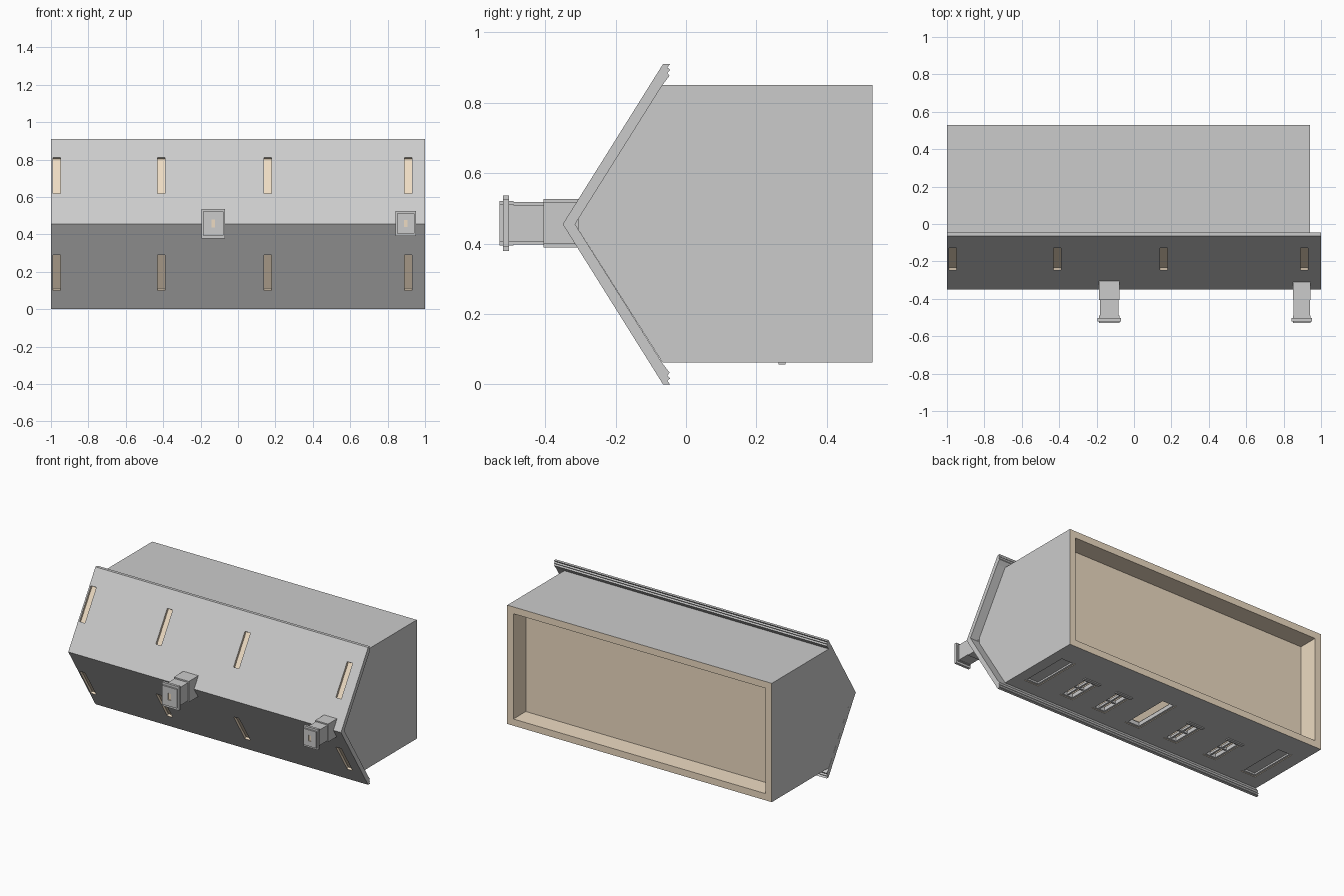
import bpy, bmesh

if "Cube" in bpy.data.objects:
    bpy.data.objects.remove(bpy.data.objects["Cube"])

ZC = 0.455          # ridge height, mirror plane of the roof
WALL = 0.0625       # z of the wall holding doors and windows


def material(name, rgb):
    m = bpy.data.materials.new(name)
    m.diffuse_color = (*rgb, 1)
    m.use_nodes = True
    m.node_tree.nodes["Principled BSDF"].inputs["Base Color"].default_value = m.diffuse_color
    return m


grey = material("grey", (0.8, 0.8, 0.8))
tan = material("tan", (0.85, 0.71, 0.54))


def prism(name, profile, x0, x1, mat=grey):
    """Extrude a (y, z) profile along x."""
    bm = bmesh.new()
    face = bm.faces.new([bm.verts.new((x0, y, z)) for y, z in profile])
    out = bmesh.ops.extrude_face_region(bm, geom=[face])
    verts = [v for v in out["geom"] if isinstance(v, bmesh.types.BMVert)]
    bmesh.ops.translate(bm, verts=verts, vec=(x1 - x0, 0, 0))
    bmesh.ops.recalc_face_normals(bm, faces=bm.faces)
    mesh = bpy.data.meshes.new(name)
    bm.to_mesh(mesh)
    bm.free()
    mesh.materials.append(mat)
    ob = bpy.data.objects.new(name, mesh)
    bpy.context.collection.objects.link(ob)
    return ob


def box(name, x0, x1, y0, y1, z0, z1, mat=grey):
    return prism(name, [(y0, z0), (y1, z0), (y1, z1), (y0, z1)], x0, x1, mat)


def cut(ob, cutters):
    """Subtract cutters; the cut faces keep the cutter material."""
    bpy.context.view_layer.objects.active = ob
    for c in cutters:
        mod = ob.modifiers.new("cut", "BOOLEAN")
        mod.operation = "DIFFERENCE"
        mod.solver = "EXACT"
        mod.material_mode = "TRANSFER"
        mod.object = c
        bpy.ops.object.modifier_apply(modifier=mod.name)
        bpy.data.objects.remove(c)


def flip(profile):
    return [(y, 2 * ZC - z) for y, z in profile]


# Hollow gabled body, with a foundation recess and a room above the floor
body = prism("house_body", [(0.53, WALL), (0.53, 0.85), (-0.067, 0.85),
                            (-0.315, ZC), (-0.067, WALL)], -1, 0.94)
cutters = [box("recess_cutter", -0.955, 0.895, 0.40, 0.60, 0.107, 0.805, tan),
           box("room_cutter", -0.955, 0.895, -0.04, 0.385, 0.107, 0.805, tan)]

# Openings: (centre x, half width, top y, bottom y)
doors = [(x, 0.055, 0.03, 0.375) for x in (0.82, 0.04, -0.855)]
windows = [(x, 0.05, 0.035, 0.26) for x in (0.553, 0.307, -0.247, -0.552)]
for x, w, y0, y1 in doors + windows:
    cutters.append(box("opening_cutter", x - w, x + w, y0, y1, 0, 0.15, tan))
cut(body, cutters)

# The rim under the foundation is tan
slot = body.data.materials.find("tan")
for p in body.data.polygons:
    if p.normal.y > 0.9 and p.center.y > 0.5 and slot >= 0:
        p.material_index = slot


def frame(name, x, w, y0, y1, t, z0, z1):
    box(name + "_jamb_left", x - w, x - w + t, y0, y1, z0, z1)
    box(name + "_jamb_right", x + w - t, x + w, y0, y1, z0, z1)
    box(name + "_head", x - w + t, x + w - t, y0, y0 + t, z0, z1)
    box(name + "_foot", x - w + t, x + w - t, y1 - t, y1, z0, z1)


# Door frames; the middle doorway stays open
for i, (x, w, y0, y1) in enumerate(doors):
    frame("door_frame", x, w, y0, y1, 0.014, WALL + 0.004, WALL + 0.03)
    if i != 1:
        box("door_panel", x - w + 0.014, x + w - 0.014, y0 + 0.014, y1 - 0.014,
            WALL + 0.015, WALL + 0.03)

# Window frames with cross bars and sills
for x, w, y0, y1 in windows:
    frame("window_frame", x, w, y0, y1, 0.014, WALL + 0.004, WALL + 0.03)
    yc = (y0 + y1) / 2
    box("window_bar_upright", x - 0.006, x + 0.006, y0, y1, WALL + 0.01, WALL + 0.025)
    box("window_bar_cross", x - w, x + w, yc - 0.006, yc + 0.006, WALL + 0.01, WALL + 0.025)
    box("window_sill", x - w - 0.01, x + w + 0.01, 0.262, 0.283, 0.056, WALL + 0.01)

# Roof with moulded eaves
half = [(-0.065, 0.91), (-0.045, 0.91), (-0.053, 0.90), (-0.045, 0.893),
        (-0.053, 0.885), (-0.047, 0.876), (-0.067, 0.85)]
roof = prism("roof", [(-0.35, ZC)] + half + [(-0.315, ZC)] + flip(half)[::-1], -1, 1)

# Shallow slots in both roof slopes
d = 0.015
n = (-0.847 * d, 0.531 * d)
a, b = (-0.247, 0.62), (-0.127, 0.811)
slot_profile = [(a[0] + n[0], a[1] + n[1]), (b[0] + n[0], b[1] + n[1]),
                (b[0] - n[0], b[1] - n[1]), (a[0] - n[0], a[1] - n[1])]
slots = []
for x in (-0.97, -0.41, 0.16, 0.91):
    for prof in (slot_profile, flip(slot_profile)):
        slots.append(prism("slot_cutter", prof, x - 0.02, x + 0.02, tan))
cut(roof, slots)

# Chimneys: stacked square sections with a small flue
for x, s in ((-0.132, 1.0), (0.897, 0.86)):
    def block(name, hx, hz, y0, y1, mat=grey):
        return box(name, x - hx * s, x + hx * s, y0, y1,
                   ZC + 0.003 - hz * s, ZC + 0.003 + hz * s, mat)
    block("chimney_base", 0.055, 0.069, -0.405, -0.305)
    block("chimney_shaft", 0.050, 0.060, -0.49, -0.405)
    block("chimney_collar", 0.063, 0.079, -0.52, -0.503)
    cap = block("chimney_cap", 0.054, 0.063, -0.53, -0.49)
    cut(cap, [block("flue_cutter", 0.010, 0.022, -0.56, -0.525, tan)])
    # flue continues through the collar level as a dark seat
    block("chimney_flue_seat", 0.010, 0.022, -0.5255, -0.515, tan)
